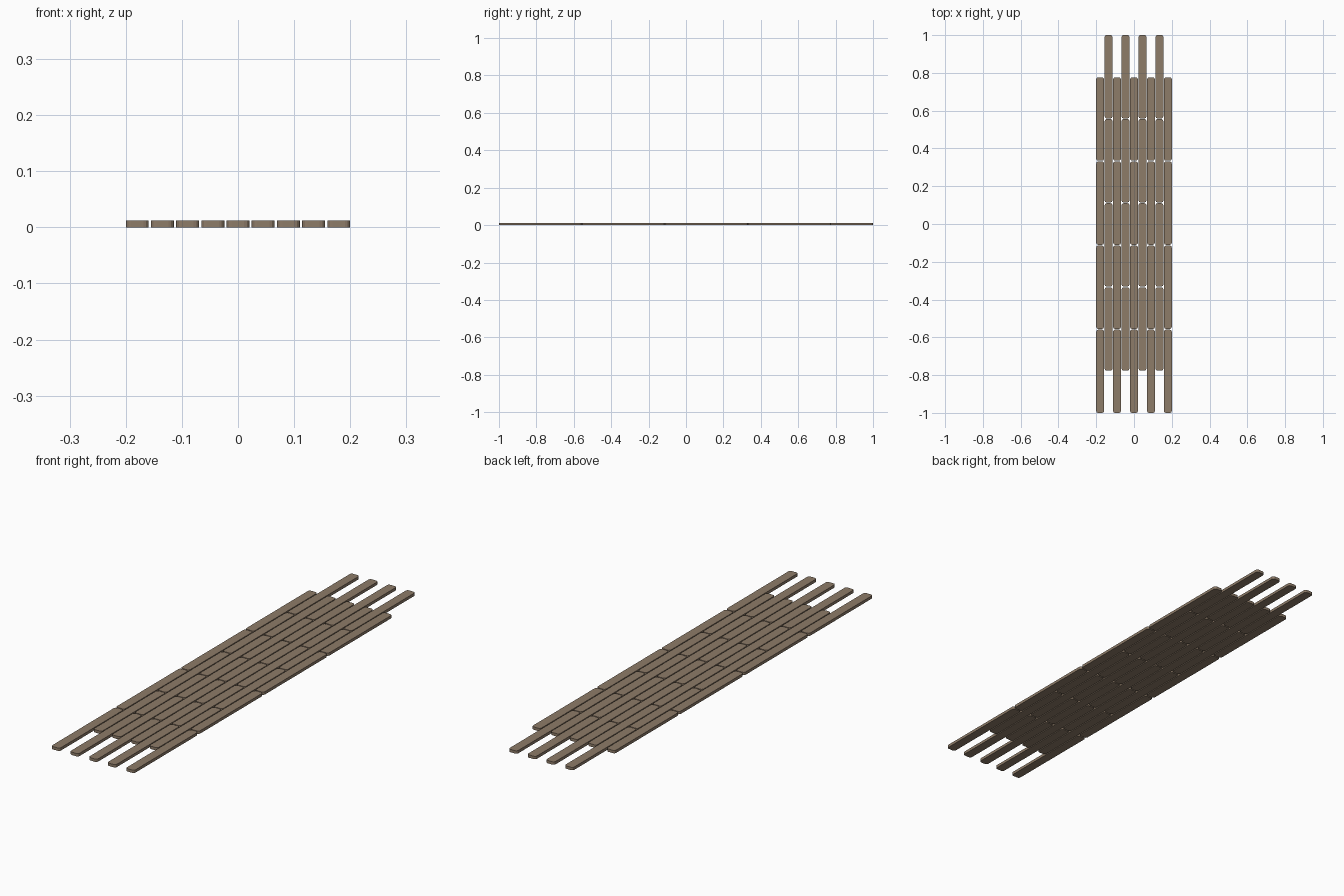
import bpy, bmesh, math

if "Cube" in bpy.data.objects:
    bpy.data.objects.remove(bpy.data.objects["Cube"])

COLS, ROWS = 9, 4
WIDTH, LENGTH, HEIGHT = 0.0408, 0.4405, 0.0125
PITCH_X = (0.4 - WIDTH) / (COLS - 1)
PITCH_Y = 0.4450
STAGGER = 2.0 - (PITCH_Y * (ROWS - 1) + LENGTH)
RADIUS, SEGMENTS = 0.0095, 3

wood = bpy.data.materials.new("weathered_wood")
wood.diffuse_color = (0.27, 0.20, 0.14, 1)
wood.use_nodes = True
wood.node_tree.nodes["Principled BSDF"].inputs["Base Color"].default_value = wood.diffuse_color


def plank_mesh():
    # rounded-corner outline, extruded upwards
    bm = bmesh.new()
    outline = []
    for i, (sx, sy) in enumerate([(1, 1), (-1, 1), (-1, -1), (1, -1)]):
        cx, cy = sx * (WIDTH / 2 - RADIUS), sy * (LENGTH / 2 - RADIUS)
        for s in range(SEGMENTS + 1):
            a = math.pi / 2 * (i + s / SEGMENTS)
            outline.append(bm.verts.new((cx + RADIUS * math.cos(a), cy + RADIUS * math.sin(a), 0)))
    base = bm.faces.new(outline)
    top = bmesh.ops.extrude_face_region(bm, geom=[base])["geom"]
    bmesh.ops.translate(bm, verts=[v for v in top if isinstance(v, bmesh.types.BMVert)],
                        vec=(0, 0, HEIGHT))
    bmesh.ops.recalc_face_normals(bm, faces=bm.faces)
    mesh = bpy.data.meshes.new("plank")
    bm.to_mesh(mesh)
    bm.free()
    mesh.materials.append(wood)
    return mesh


# staggered columns of planks sharing one mesh
mesh = plank_mesh()
for c in range(COLS):
    for r in range(ROWS):
        plank = bpy.data.objects.new(f"plank_{c + 1}_{r + 1}", mesh)
        plank.location = (-0.2 + WIDTH / 2 + c * PITCH_X,
                          -1 + LENGTH / 2 + r * PITCH_Y + (c % 2) * STAGGER, 0)
        bpy.context.collection.objects.link(plank)
